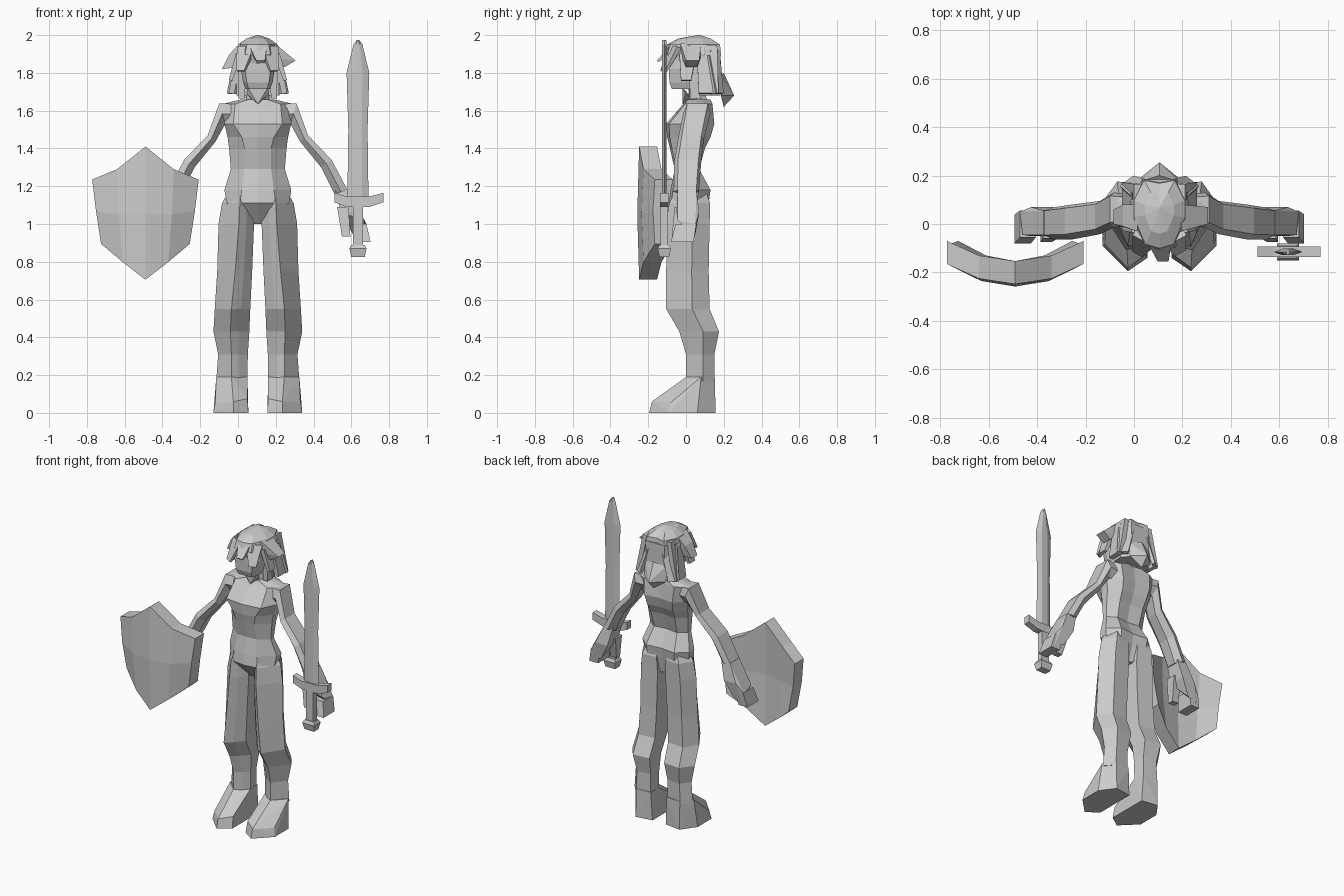
import bpy, bmesh
from mathutils import Vector

CX = 0.105  # body centre line

grey = bpy.data.materials.new("plain_grey")
grey.diffuse_color = (0.6, 0.6, 0.6, 1)


def finish(name, bm):
    bmesh.ops.recalc_face_normals(bm, faces=bm.faces)
    me = bpy.data.meshes.new(name)
    bm.to_mesh(me)
    bm.free()
    me.materials.append(grey)
    ob = bpy.data.objects.new(name, me)
    bpy.context.collection.objects.link(ob)
    return ob


def loft(name, rings):
    """Skin a list of equal-length point rings and cap both ends."""
    bm = bmesh.new()
    vs = [[bm.verts.new(p) for p in r] for r in rings]
    n = len(rings[0])
    for a, b in zip(vs, vs[1:]):
        for i in range(n):
            j = (i + 1) % n
            bm.faces.new((a[i], a[j], b[j], b[i]))
    bm.faces.new(vs[0])
    bm.faces.new(vs[-1])
    return finish(name, bm)


def hull(name, pts):
    bm = bmesh.new()
    for p in pts:
        bm.verts.new(p)
    r = bmesh.ops.convex_hull(bm, input=bm.verts)
    junk = [g for g in r["geom_interior"] + r["geom_unused"] if isinstance(g, bmesh.types.BMVert)]
    bmesh.ops.delete(bm, geom=list(set(junk)), context='VERTS')
    bmesh.ops.dissolve_limit(bm, angle_limit=0.02, verts=bm.verts, edges=bm.edges)
    return finish(name, bm)


def box(x0, x1, y0, y1, z):
    return [(x0, y0, z), (x1, y0, z), (x1, y1, z), (x0, y1, z)]


def oval(hx, yf, yb, z, fx=None):
    """Ten-sided body ring, symmetric; fx is the half width of the front panel."""
    d = yb - yf
    half = [(fx or 0.55 * hx, yf + 0.06 * d), (hx, yf + 0.45 * d), (hx, yf + 0.7 * d), (0.6 * hx, yb)]
    pts = [(0, yf)] + half + [(0, yb - 0.012)] + [(-x, y) for x, y in reversed(half)]
    return [(CX + x, y, z) for x, y in pts]


# Torso and pelvis
loft("torso", [oval(*r) for r in [
    (0.03, 0.0, 0.09, 1.0), (0.165, -0.09, 0.12, 1.11, 0.095), (0.177, -0.082, 0.13, 1.18, 0.085),
    (0.143, -0.06, 0.07, 1.29, 0.07), (0.152, -0.085, 0.1, 1.4, 0.07),
    (0.16, -0.1, 0.13, 1.46, 0.085), (0.176, -0.105, 0.15, 1.53, 0.13),
    (0.19, -0.015, 0.14, 1.635, 0.12), (0.085, 0.0, 0.13, 1.66)]])

# Neck and head
loft("neck", [oval(0.07, 0.005, 0.12, 1.62), oval(0.055, 0.015, 0.1, 1.7), oval(0.055, 0.0, 0.1, 1.78)])
hull("throat", [(CX + x, y, z) for x, y, z in [
    (0, -0.018, 1.635), (-0.06, 0.0, 1.69), (0.06, 0.0, 1.69), (-0.055, -0.02, 1.725),
    (0.055, -0.02, 1.725), (0, 0.06, 1.63)]])
head = []
for z, w, yf, yb in [(1.715, 0.066, -0.075, 0.08), (1.75, 0.078, -0.088, 0.1),
                     (1.82, 0.09, -0.09, 0.14), (1.92, 0.085, -0.085, 0.14)]:
    head.append([(CX + x, y, z) for x, y in [
        (-0.75 * w, yf), (0.75 * w, yf), (w, yf + 0.05), (w, yb - 0.04),
        (0.6 * w, yb), (-0.6 * w, yb), (-w, yb - 0.04), (-w, yf + 0.05)]])
loft("head", head)

# Hair cap with a long back panel
loft("hair_cap", [oval(*r) for r in [
    (0.112, -0.1, 0.18, 1.85), (0.12, -0.115, 0.185, 1.9), (0.105, -0.1, 0.18, 1.95),
    (0.06, -0.04, 0.13, 1.982), (0.005, 0.06, 0.075, 2.0)]])
hull("back_hair", [(CX + s * x, y, z) for s in (-1, 1) for z in (1.92, 1.68)
                   for x, y in [(0.112, 0.07), (0.114, 0.13), (0.07, 0.183)]])
hull("back_tail", [(CX + x, y, z) for x, y, z in [
    (-0.08, 0.175, 1.78), (0.08, 0.175, 1.78), (-0.085, 0.185, 1.68), (0.085, 0.185, 1.68),
    (0, 0.2, 1.8), (0, 0.255, 1.68), (0, 0.2, 1.62)]])
hull("hair_spike_left", [(CX + x, y, z) for x, z, y0, y1 in [
    (0.09, 1.955, -0.03, 0.08), (0.2, 1.865, 0.0, 0.07), (0.14, 1.83, 0.0, 0.06),
    (0.07, 1.88, -0.03, 0.08)] for y in (y0, y1)])
hull("hair_spike_right", [(CX + x, y, z) for x, z, y0, y1 in [
    (-0.09, 1.96, -0.03, 0.08), (-0.15, 1.9, -0.01, 0.08), (-0.19, 1.82, 0.0, 0.06),
    (-0.1, 1.83, -0.02, 0.07)] for y in (y0, y1)])


def lock(name, root, tip, side, thick=0.014, taper=0.45):
    """Flat tapering lock of hair."""
    root, tip, side = Vector(root), Vector(tip), Vector(side)
    n = (tip - root).cross(side).normalized() * thick
    c = Vector((CX, 0, 0))
    hull(name, [c + p + a * side * k + b * n * k
                for p, k in ((root, 1), (tip, taper)) for a in (-1, 1) for b in (-1, 1)])


lock("fringe_middle", (0.0, -0.065, 1.945), (0.015, -0.15, 1.86), (0.05, 0, 0))
lock("fringe_left", (0.06, -0.06, 1.935), (0.085, -0.115, 1.81), (0.045, 0.025, 0))
lock("fringe_right", (-0.06, -0.06, 1.935), (-0.09, -0.12, 1.81), (0.045, -0.025, 0))
for s, tag in ((-1, "right"), (1, "left")):
    lock("side_lock_" + tag, (s * 0.09, 0.11, 1.945), (s * 0.14, 0.12, 1.69), (0, 0.055, 0), 0.016, 0.95)
    lock("temple_lock_" + tag, (s * 0.1, 0.01, 1.9), (s * 0.145, 0.0, 1.76), (0, 0.045, 0), 0.016, 0.6)
    lock("ear_lock_" + tag, (s * 0.085, 0.05, 1.84), (s * 0.085, 0.05, 1.665), (0, 0.035, 0), 0.02, 0.8)
    lock("corner_lock_" + tag, (s * 0.075, 0.14, 1.89), (s * 0.13, 0.17, 1.69), (0.04, -s * 0.03, 0), 0.015, 0.7)

# Limbs, mirrored about the body centre line
LEG = [  # z, inner x, ridge x, outer x, front y, back y
    (1.2, 0.04, 0.09, 0.14, -0.04, 0.095), (1.11, 0.025, 0.095, 0.19, -0.09, 0.128),
    (1.0, 0.02, 0.1, 0.208, -0.1, 0.125),
    (0.75, 0.03, 0.12, 0.215, -0.105, 0.12), (0.55, 0.04, 0.14, 0.228, -0.105, 0.125),
    (0.43, 0.045, 0.145, 0.235, -0.035, 0.175), (0.31, 0.053, 0.14, 0.21, 0.0, 0.15),
    (0.17, 0.055, 0.14, 0.22, 0.0, 0.15)]
ARM = [  # outer x, z, inner x, z, front y, back y
    (0.1, 1.635, 0.1, 1.52, 0.0, 0.12), (0.205, 1.638, 0.172, 1.53, -0.015, 0.13),
    (0.265, 1.47, 0.225, 1.435, -0.042, 0.095), (0.39, 1.34, 0.335, 1.3, -0.064, 0.08),
    (0.475, 1.18, 0.405, 1.16, -0.065, 0.068)]
for s, tag in ((-1, "right"), (1, "left")):
    def at(p):
        return (CX + s * p[0], p[1], p[2])

    loft(tag + "_leg", [[at(p) for p in [
        (xi, yf + 0.42 * (yb - yf), z), (xi + 0.5 * (xr - xi), yf + 0.17 * (yb - yf), z), (xr, yf, z),
        (xo, yf + 0.6 * (yb - yf), z), (xi + 0.68 * (xo - xi), yb, z), (xi + 0.01, yb - 0.01, z)]]
        for z, xi, xr, xo, yf, yb in LEG])

    hull(tag + "_foot", [at(p) for p in [
        (0.055, 0.06, 0.19), (0.14, 0.0, 0.19), (0.22, 0.08, 0.19), (0.165, 0.152, 0.19), (0.06, 0.145, 0.19),
        (0.05, 0.14, 0), (0.165, 0.157, 0), (0.235, 0.06, 0), (0.235, -0.09, 0), (0.13, -0.195, 0),
        (0.05, -0.14, 0), (0.055, -0.125, 0.075), (0.13, -0.18, 0.06), (0.225, -0.08, 0.055)]])

    rings = []
    for xo, zo, xi, zi, yf, yb in ARM:
        d, xm, zm = yb - yf, (xo + xi) / 2, (zo + zi) / 2
        rings.append([at(p) for p in [
            (xo, yf + 0.15 * d, zo), (xo, yb - 0.1 * d, zo), (xm, yb, zm),
            (xi, yb - 0.25 * d, zi), (xi, yf + 0.25 * d, zi), (xm, yf, zm)]])
    loft(tag + "_arm", rings)

    # Palm, curled fingers and thumb
    hull(tag + "_palm", [at(p) for p in
         box(0.41, 0.478, -0.045, 0.055, 1.18) + box(0.44, 0.53, -0.05, 0.07, 1.06)
         + [(0.565, -0.045, 1.02), (0.575, 0.05, 1.0), (0.5, 0.05, 0.95), (0.57, 0.045, 0.93)]])
    hull(tag + "_fingers", [at(p) for p in
         box(0.51, 0.575, -0.055, 0.055, 1.0) + box(0.53, 0.597, -0.08, 0.04, 0.905)])
    hull(tag + "_thumb", [at(p) for p in
         box(0.42, 0.48, -0.06, 0.01, 1.09) + box(0.445, 0.49, -0.075, -0.035, 0.935)])

# Sword
SX, SY = 0.635, -0.115
loft("sword_blade", [[(SX + a * w, SY + b, z) for a, b in [
    (-1, 0), (-0.4, -0.013), (0.4, -0.013), (1, 0), (0.4, 0.013), (-0.4, 0.013)]]
    for z, w in [(1.12, 0.056), (1.5, 0.051), (1.8, 0.06), (1.95, 0.024), (1.975, 0.006)]])
loft("sword_guard", [[(SX + x, SY + b, z) for b, z in [
    (-0.022, z0), (0.022, z0), (0.022, z1), (-0.022, z1)]]
    for x, z0, z1 in [(-0.125, 1.115, 1.165), (-0.06, 1.09, 1.145),
                      (0.06, 1.09, 1.145), (0.135, 1.115, 1.165)]])
loft("sword_grip", [box(SX - 0.027, SX + 0.027, SY - 0.02, SY + 0.02, z) for z in (0.87, 1.1)])
loft("sword_pommel", [box(SX - w, SX + w, SY - d, SY + d, z) for z, w, d in [
    (0.825, 0.036, 0.025), (0.87, 0.045, 0.035), (0.89, 0.035, 0.025)]])

# Shield, lofted column by column
HX = -0.49
COLS = [  # front y, then (half x, z) at top, middle and bottom
    (-0.17, (0.282, 1.235), (0.262, 1.07), (0.235, 0.895)),
    (-0.23, (0.15, 1.29), (0.14, 1.05), (0.12, 0.798)),
    (-0.253, (0, 1.41), (0, 1.05), (0, 0.705))]
cols = [(-1, c) for c in COLS] + [(1, c) for c in COLS[1::-1]]
rings = []
for s, (yf, *pts) in cols:
    front = [(HX + s * x, yf + o, z) for (x, z), o in zip(pts, (0.005, -0.005, 0.005))]
    rings.append(front + [(x, y + 0.095, z) for x, y, z in reversed(front)])
loft("shield", rings)
